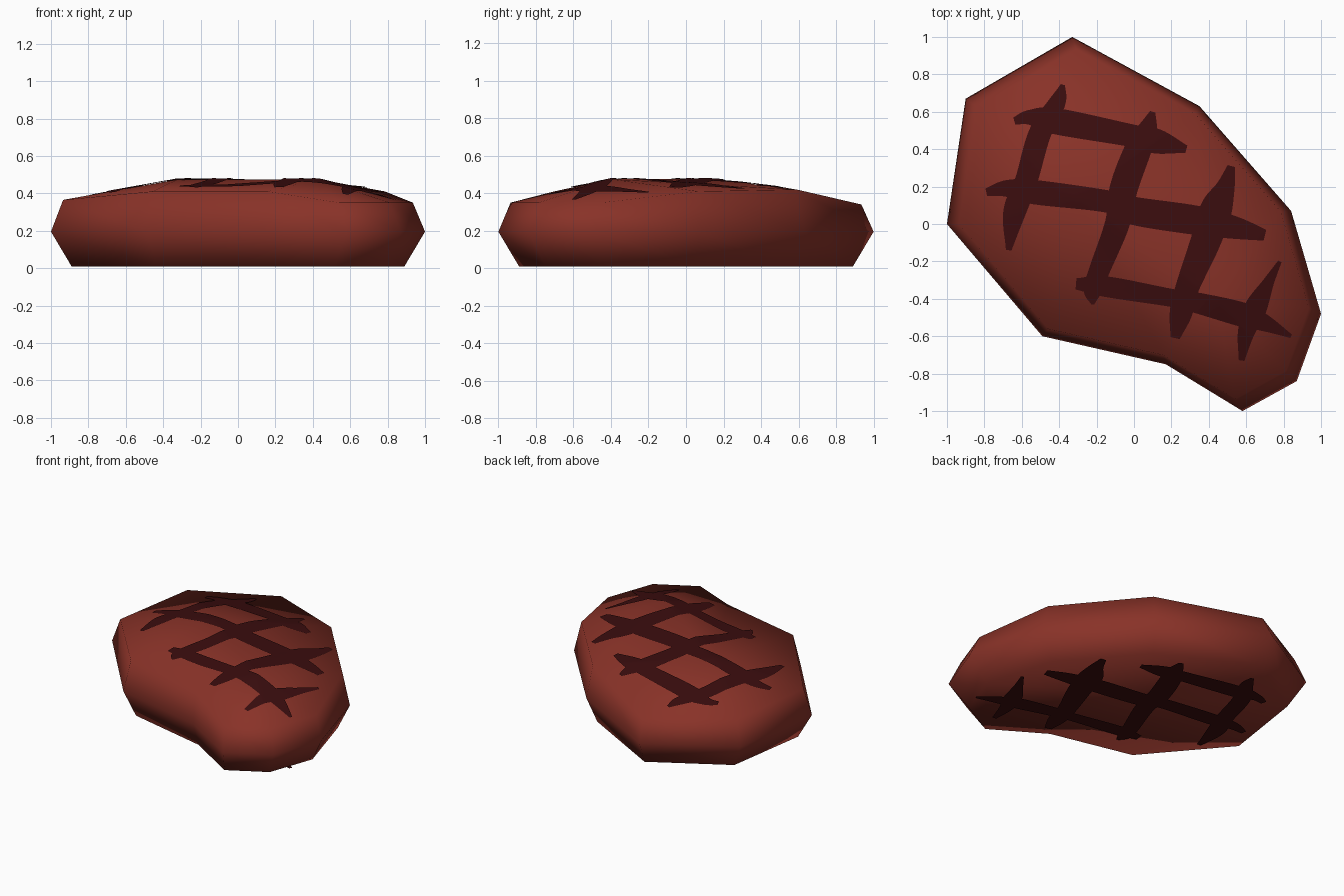
import bpy, bmesh
from mathutils import Vector
from mathutils.bvhtree import BVHTree

if "Cube" in bpy.data.objects:
    bpy.data.objects.remove(bpy.data.objects["Cube"])


def material(name, color):
    m = bpy.data.materials.new(name)
    m.diffuse_color = (*color, 1)
    m.use_nodes = True
    m.node_tree.nodes["Principled BSDF"].inputs["Base Color"].default_value = m.diffuse_color
    return m


meat_mat = material("seared red", (0.25, 0.032, 0.021))
char_mat = material("char brown", (0.043, 0.004, 0.0045))


def add_object(name, bm, mat):
    mesh = bpy.data.meshes.new(name)
    bm.to_mesh(mesh)
    mesh.materials.append(mat)
    mesh.polygons.foreach_set("use_smooth", [True] * len(mesh.polygons))
    ob = bpy.data.objects.new(name, mesh)
    bpy.context.collection.objects.link(ob)
    return ob


# Steak body: x, y of the widest outline, height of the upper rim
OUTLINE = [(-1, 0, .365), (-.9, .67, .36), (-.33, 1, .34), (.35, .63, .42),
           (.84, .07, .41), (1, -.48, .35), (.87, -.84, .35), (.58, -1, .35),
           (.17, -.75, .41), (-.49, -.6, .41)]
N = len(OUTLINE)
body = bmesh.new()
low = [body.verts.new((x * .89, y * .89, .01)) for x, y, z in OUTLINE]
mid = [body.verts.new((x, y, .195)) for x, y, z in OUTLINE]
rim = [body.verts.new((x * .935, y * .935, z)) for x, y, z in OUTLINE]
for a, b in ((low, mid), (mid, rim)):
    for i in range(N):
        j = (i + 1) % N
        body.faces.new((a[i], a[j], b[j], b[i]))
body.faces.new(low)

# Domed top: the rim rises to a ridge between two peaks
peak_a = body.verts.new((-.32, .15, .475))
peak_b = body.verts.new((.43, -.4, .475))
for i in range(N):
    peak = peak_b if 3 <= i <= 7 else peak_a
    body.faces.new((rim[i], rim[(i + 1) % N], peak))
body.faces.new((rim[3], peak_a, peak_b))
body.faces.new((rim[8], peak_b, peak_a))
bmesh.ops.recalc_face_normals(body, faces=body.faces)
add_object("steak", body, meat_mat)
tree = BVHTree.FromBMesh(body)

# Grill marks: centre line x, y and half width of each irregular stroke
STROKES = [
    [(-.64, .55, .02), (-.56, .57, .04), (-.42, .55, .07), (0, .47, .06), (.13, .44, .065), (.28, .4, .02)],
    [(-.79, .17, .02), (-.68, .19, .045), (-.53, .17, .065), (-.14, .12, .06), (0, .07, .075),
     (.33, .02, .078), (.54, -.02, .06), (.7, -.06, .03)],
    [(-.31, -.32, .03), (-.15, -.335, .055), (.2, -.395, .048), (.33, -.42, .055), (.58, -.485, .065),
     (.7, -.53, .045), (.84, -.6, .01)],
    [(-.38, .745, .012), (-.41, .65, .045), (-.505, .48, .06), (-.575, .235, .06), (-.64, .06, .06), (-.67, -.14, .015)],
    [(.1, .6, .015), (.07, .5, .055), (.02, .395, .072), (-.055, .19, .075), (-.09, 0, .066),
     (-.19, -.26, .055), (-.22, -.36, .05), (-.22, -.43, .008)],
    [(.52, .31, .02), (.49, .2, .05), (.44, .08, .085), (.38, -.1, .08), (.285, -.34, .063), (.25, -.48, .06), (.22, -.61, .025)],
    [(.78, -.2, .01), (.72, -.31, .03), (.65, -.45, .06), (.6, -.58, .045), (.575, -.73, .015)],
]
STEPS, COLS = 8, 6


def spline(points):
    """Catmull-Rom samples through the points."""
    p = [Vector(q) for q in points]
    p = [2 * p[0] - p[1]] + p + [2 * p[-1] - p[-2]]
    out = []
    for a, b, c, d in zip(p, p[1:], p[2:], p[3:]):
        for s in range(STEPS):
            t = s / STEPS
            out.append(.5 * (2 * b + (c - a) * t + (2 * a - 5 * b + 4 * c - d) * t * t
                             + (3 * b - a - 3 * c + d) * t ** 3))
    return out + [p[-2]]


def grill_marks(name, height, up):
    bm = bmesh.new()
    for stroke in STROKES:
        line = spline(stroke)
        rows = []
        for k, p in enumerate(line):
            t = line[min(k + 1, len(line) - 1)] - line[max(k - 1, 0)]
            side = Vector((-t.y, t.x, 0)).normalized()
            row = []
            for c in range(COLS + 1):
                q = Vector((p.x, p.y, 0)) + side * p.z * (1 - 2 * c / COLS)
                row.append(bm.verts.new((q.x, q.y, height(q))))
            rows.append(row)
        for r, s in zip(rows, rows[1:]):
            for c in range(COLS):
                bm.faces.new((r[c], r[c + 1], s[c + 1], s[c]))
    bm.normal_update()
    for f in bm.faces:
        if f.normal.z * up < 0:
            f.normal_flip()
    add_object(name, bm, char_mat)


def drape(q):
    hit = tree.ray_cast(Vector((q.x, q.y, 2)), Vector((0, 0, -1)))[0]
    return hit.z + .006


grill_marks("top_grill_marks", drape, 1)
grill_marks("bottom_grill_marks", lambda q: 0.0, -1)
